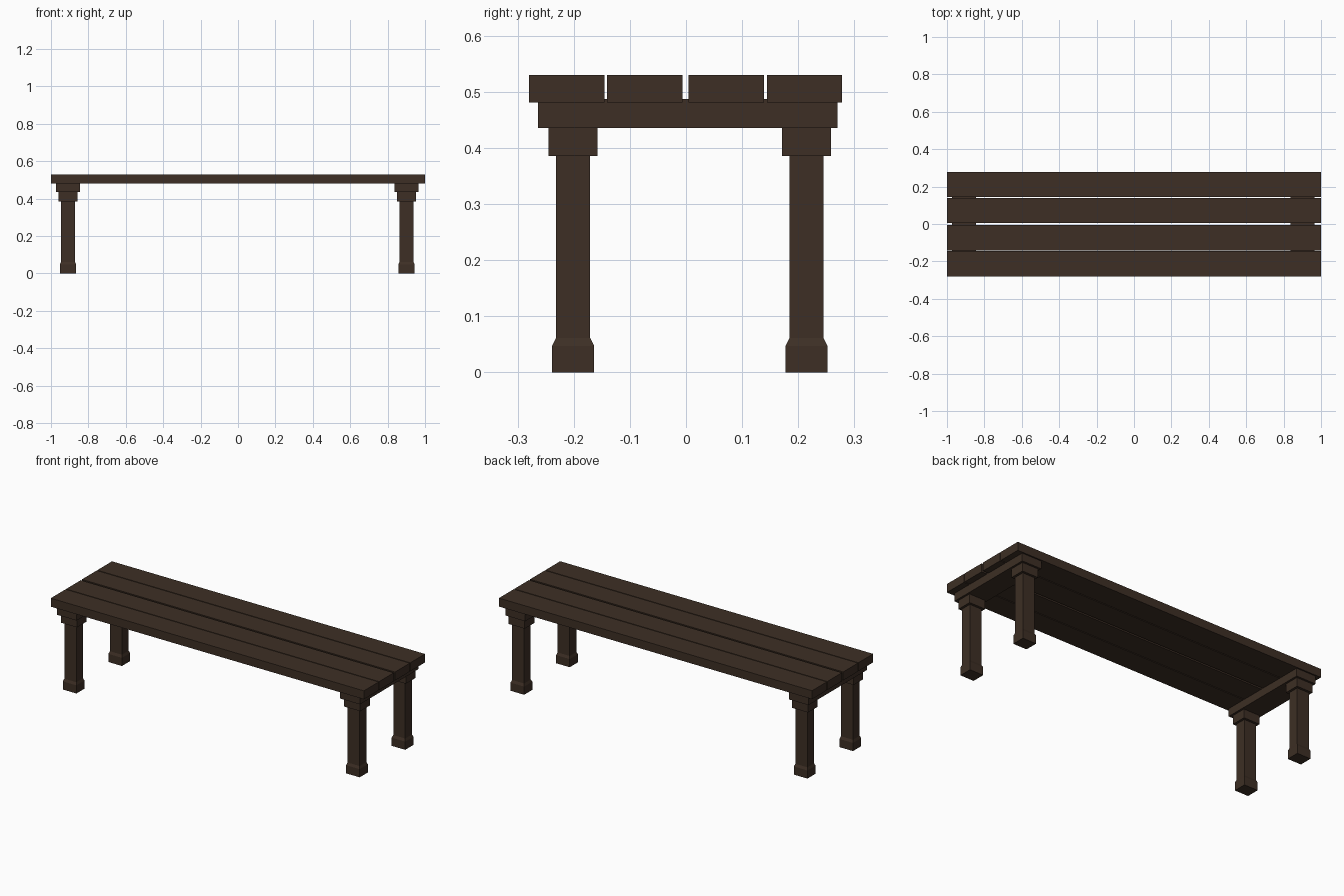
import bpy, bmesh

if "Cube" in bpy.data.objects:
    bpy.data.objects.remove(bpy.data.objects["Cube"])

wood = bpy.data.materials.new("dark brown wood")
wood.diffuse_color = (0.047, 0.028, 0.018, 1)
wood.use_nodes = True
wood.node_tree.nodes["Principled BSDF"].inputs["Base Color"].default_value = wood.diffuse_color


def loft(name, cx, cy, sections):
    """Rectangular column through (z, width_x, width_y) sections, capped."""
    bm = bmesh.new()
    rings = []
    for z, wx, wy in sections:
        rings.append([bm.verts.new((cx + sx * wx / 2, cy + sy * wy / 2, z))
                      for sx, sy in ((-1, -1), (1, -1), (1, 1), (-1, 1))])
    for a, b in zip(rings, rings[1:]):
        for i in range(4):
            j = (i + 1) % 4
            bm.faces.new((a[i], a[j], b[j], b[i]))
    bm.faces.new(rings[0][::-1])
    bm.faces.new(rings[-1])
    mesh = bpy.data.meshes.new(name)
    bm.to_mesh(mesh)
    bm.free()
    mesh.materials.append(wood)
    obj = bpy.data.objects.new(name, mesh)
    bpy.context.collection.objects.link(obj)
    return obj


# Seat planks
for i, y in enumerate((-0.2125, -0.0735, 0.0718, 0.211)):
    loft(f"seat_plank_{i + 1}", 0, y, [(0.481, 2.0, 0.134), (0.53, 2.0, 0.134)])

for side, x in (("left", -0.909), ("right", 0.901)):
    # Cross beam under the planks
    loft(f"{side}_cross_beam", x, 0.003, [(0.436, 0.126, 0.534), (0.487, 0.126, 0.534)])
    for end, y in (("front", -0.2012), ("back", 0.2147)):
        # Square block on top of the leg
        loft(f"{end}_{side}_leg_cap", x, y, [(0.386, 0.103, 0.0875), (0.437, 0.103, 0.0875)])
        # Leg post
        loft(f"{end}_{side}_leg", x, y, [(0.055, 0.076, 0.061), (0.388, 0.076, 0.061)])
        # Foot with bevelled top
        loft(f"{end}_{side}_foot", x, y, [(0, 0.087, 0.075), (0.047, 0.087, 0.075),
                                          (0.061, 0.076, 0.061)])
